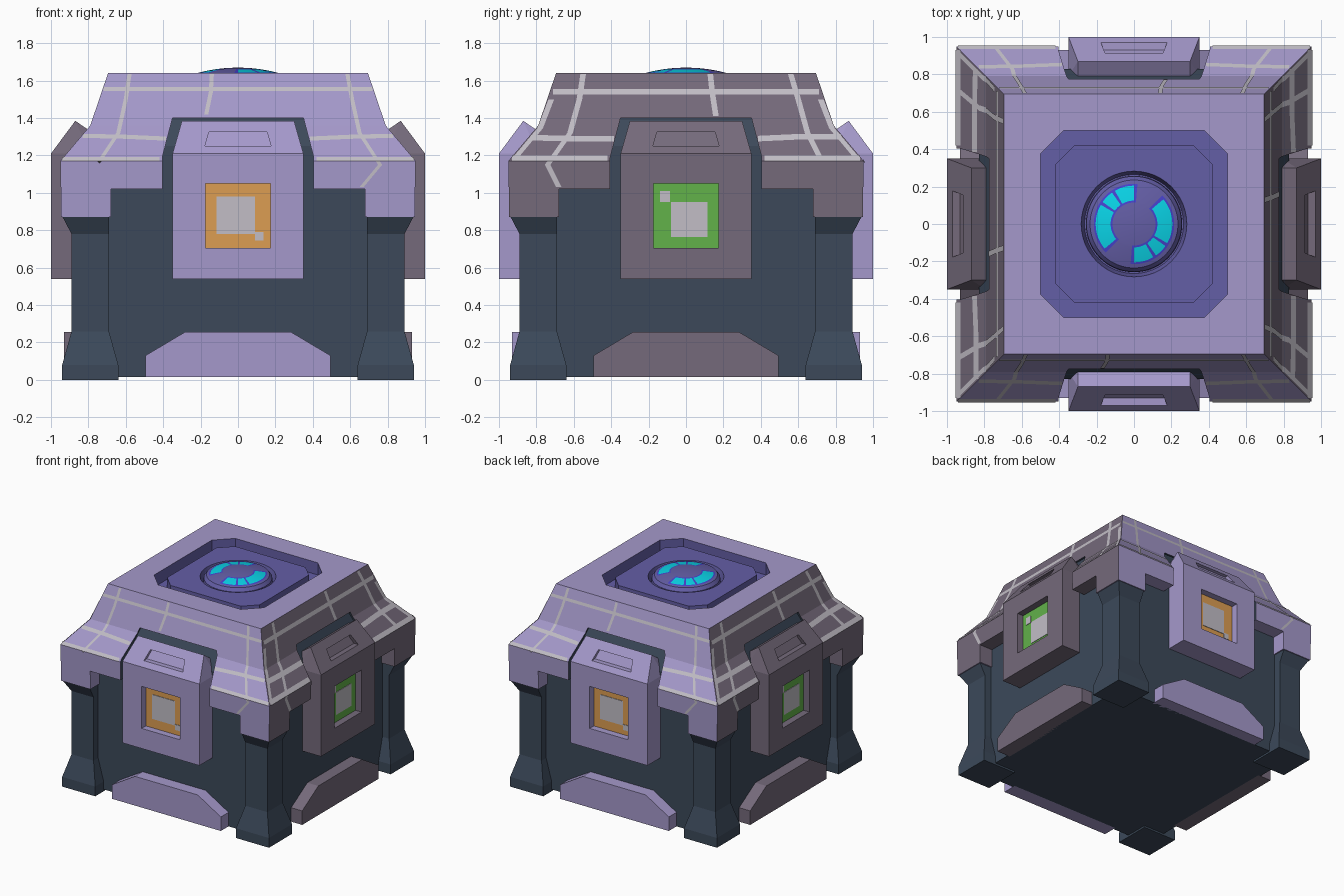
import bpy, bmesh, math
from mathutils import Matrix, Vector

if "Cube" in bpy.data.objects:
    bpy.data.objects.remove(bpy.data.objects["Cube"])


def material(name, r, g, b):
    m = bpy.data.materials.new(name)
    lin = lambda c: ((c / 255 + 0.055) / 1.055) ** 2.4 if c > 10 else c / 255 / 12.92
    m.diffuse_color = (lin(r), lin(g), lin(b), 1)
    m.use_nodes = True
    m.node_tree.nodes["Principled BSDF"].inputs["Base Color"].default_value = m.diffuse_color
    return m


PURPLE = material("light purple", 165, 153, 203)
MAUVE = material("grey mauve", 117, 106, 123)
SLATE = material("dark slate", 60, 73, 90)
ORANGE = material("orange", 220, 158, 82)
GREEN = material("green", 98, 178, 74)
GREY = material("pale grey", 194, 190, 198)
INDIGO = material("indigo", 100, 94, 166)
CYAN = material("cyan", 10, 220, 240)
BLUE = material("bright blue", 72, 66, 205)


def finish(name, bm, *mats):
    me = bpy.data.meshes.new(name)
    bm.to_mesh(me)
    bm.free()
    for m in mats:
        me.materials.append(m)
    ob = bpy.data.objects.new(name, me)
    bpy.context.collection.objects.link(ob)
    return ob


def hull(name, pts, *mats):
    bm = bmesh.new()
    for p in pts:
        bm.verts.new(p)
    bmesh.ops.convex_hull(bm, input=bm.verts)
    bmesh.ops.dissolve_limit(bm, angle_limit=0.01, verts=bm.verts, edges=bm.edges)
    bmesh.ops.recalc_face_normals(bm, faces=bm.faces)
    return finish(name, bm, *mats)


def box(name, x0, x1, y0, y1, z0, z1, *mats):
    return hull(name, [(x, y, z) for x in (x0, x1) for y in (y0, y1) for z in (z0, z1)], *mats)


def loft(name, rings, *mats):
    """Stack of square sections: (low, high, z), the same in x and y."""
    bm = bmesh.new()
    vs = [[bm.verts.new((x, y, z)) for x, y in ((a, a), (b, a), (b, b), (a, b))] for a, b, z in rings]
    for lo, hi in zip(vs, vs[1:]):
        for i in range(4):
            bm.faces.new((lo[i], lo[(i + 1) % 4], hi[(i + 1) % 4], hi[i]))
    bm.faces.new(vs[0][::-1])
    bm.faces.new(vs[-1])
    return finish(name, bm, *mats)


def octagon(name, r, c, z0, z1, *mats):
    k = r - c
    ring = [(r, k), (k, r), (-k, r), (-r, k), (-r, -k), (-k, -r), (k, -r), (r, -k)]
    return hull(name, [(x, y, z) for x, y in ring for z in (z0, z1)], *mats)


def turn(ob, k):
    ob.data.transform(Matrix.Rotation(k * math.pi / 2, 4, 'Z'))
    return ob


def cut(ob, *cutters):
    for c in cutters:
        c.hide_render = True
        m = ob.modifiers.new("cut", 'BOOLEAN')
        m.operation, m.solver, m.object = 'DIFFERENCE', 'EXACT', c
        bpy.context.view_layer.objects.active = ob
        bpy.ops.object.modifier_apply(modifier=m.name)
        bpy.data.objects.remove(c)


SIDES = ("front", "right", "back", "left")

# Body core, tapering inside the lid
loft("body", [(-.83, .83, .015), (-.83, .83, 1.25), (-.75, .75, 1.41)], SLATE)

# Corner legs with flared feet and heads
for k, side in enumerate(SIDES):
    leg = loft(side + "_corner_leg", [(.64, .94, 0), (.64, .94, .08), (.69, .89, .26),
                                      (.69, .89, .78), (.69, .94, .875)], SLATE)
    turn(leg, k)

# Lid shell: stepped lower edge, latch notches, top recess
LID = [(.945, .87), (.95, 1.17), (.79, 1.36), (.695, 1.64)]
lid = loft("lid", [(-r, r, z) for r, z in LID], PURPLE)
cut(lid, box("cutter", -.68, .68, -1.2, 1.2, .7, 1.02), box("cutter", -1.2, 1.2, -.68, .68, .7, 1.02))
for k in range(4):
    notch = hull("cutter", [(s * x, y, z) for s in (-1, 1) for y in (-1.2, -.76)
                            for x, z in ((.405, .9), (.405, 1.19), (.35, 1.4))])
    cut(lid, turn(notch, k))
cut(lid, octagon("cutter", .5, .125, 1.54, 1.8))
lid.data.materials.clear()
for m in (PURPLE, MAUVE, SLATE, INDIGO):
    lid.data.materials.append(m)
for f in lid.data.polygons:
    c, n = f.center, f.normal
    ax, ay = abs(c.x), abs(c.y)
    if max(ax, ay) < .51 and 1.5 < c.z < 1.635:
        f.material_index = 3
    elif n.z < .2 and c.z > 1.03 and min(ax, ay) < .5:
        f.material_index = 2
    elif n.z < .95 and ax > ay:
        f.material_index = 1
    else:
        f.material_index = 0

# Raised platform in the recess, with a round socket
platform = octagon("top_platform", .42, .1, 1.52, 1.62, INDIGO)
bm = bmesh.new()
bmesh.ops.create_cone(bm, cap_ends=True, segments=48, radius1=.265, radius2=.285, depth=.08,
                      matrix=Matrix.Translation((0, 0, 1.59)))
cut(platform, finish("cutter", bm))

# Glass dome with glowing arcs
radii = [.06, .115, .125, .165, .205, .215, .235, .255]
rings = [(r, 1.67 - .03 * (r / .22) ** 2 - (.02 if r > .24 else 0)) for r in radii] + [(.258, 1.54)]
N = 72
bm = bmesh.new()
top = bm.verts.new((0, 0, 1.67))
vs = [[bm.verts.new((r * math.cos(2 * math.pi * i / N), r * math.sin(2 * math.pi * i / N), z))
       for i in range(N)] for r, z in rings]
for i in range(N):
    j = (i + 1) % N
    bm.faces.new((top, vs[0][i], vs[0][j]))
    a = ((i + .5) * 360 / N + 35) % 180 - 35
    for q in range(len(vs) - 1):
        f = bm.faces.new((vs[q][i], vs[q + 1][i], vs[q + 1][j], vs[q][j]))
        r = (rings[q][0] + rings[q + 1][0]) / 2
        if .115 < r < .215 and (a < 43 or 85 < a < 152):
            lit = -30 < a < 40 or 90 < a < 120 or 125 < a < 150
            f.material_index = 1 if lit and .125 < r < .205 else 2
dome = finish("dome", bm, INDIGO, CYAN, BLUE)
bpy.context.view_layer.objects.active = dome
dome.select_set(True)
bpy.ops.object.shade_smooth_by_angle(angle=math.radians(35))
dome.select_set(False)


def lid_radius(z):
    for (r0, z0), (r1, z1) in zip(LID, LID[1:]):
        if z <= z1:
            return r0 + (r1 - r0) * (z - z0) / (z1 - z0)
    return LID[-1][0]


def cracks(name, lines, width, k):
    """Thin grey strips lying on one side of the lid; lines are (u, z) points."""
    bm = bmesh.new()
    for line in lines:
        pts = [Vector(line[0])]
        for b in line[1:]:
            a, b = pts[-1], Vector(b)
            stops = [(z - a.y) / (b.y - a.y) for z in (1.17, 1.36) if (z - a.y) * (z - b.y) < 0]
            pts += [a.lerp(b, t) for t in sorted(stops)] + [b]
        prev = None
        for i, p in enumerate(pts):
            t = (pts[min(i + 1, len(pts) - 1)] - pts[max(i - 1, 0)]).normalized()
            side = Vector((-t.y, t.x)) * width / 2
            if abs(t.x) < .7:      # keep both ends of a steep strip on one height
                side = Vector((-width / 2 * (1 if t.y > 0 else -1), 0))
            pair = []
            for q in (p + side, p - side):
                pair.append(bm.verts.new((q.x, -lid_radius(q.y) - .004, q.y)))
            if prev:
                f = bm.faces.new((prev[0], prev[1], pair[1], pair[0]))
                f.normal_update()
                if f.normal.y > 0:
                    f.normal_flip()
            prev = pair
    turn(finish(name, bm, GREY), k)


FRONT_LINES = [[(-.72, 1.555), (.72, 1.555)],
               [(-.83, 1.305), (-.6, 1.3), (-.385, 1.29)], [(.385, 1.29), (.6, 1.3), (.83, 1.305)],
               [(-.94, 1.182), (-.42, 1.182)], [(.42, 1.182), (.94, 1.182)],
               [(-.58, 1.635), (-.6, 1.5), (-.64, 1.32), (-.74, 1.17)],
               [(-.14, 1.635), (-.145, 1.54), (-.17, 1.42)],
               [(.585, 1.635), (.61, 1.5), (.65, 1.32), (.76, 1.15), (.66, 1.03)]]
SIDE_LINES = [[(-.71, 1.54), (.71, 1.54)],
              [(-.83, 1.295), (-.6, 1.29), (-.385, 1.29)], [(.385, 1.29), (.6, 1.3), (.83, 1.3)],
              [(-.93, 1.185), (-.42, 1.185)], [(.42, 1.185), (.93, 1.185)],
              [(-.55, 1.635), (-.57, 1.5), (-.62, 1.32), (-.74, 1.15), (-.68, 1.03)],
              [(.13, 1.635), (.14, 1.54), (.16, 1.41)],
              [(.56, 1.635), (.6, 1.5), (.65, 1.32), (.72, 1.18)],
              [(-.91, 1.19), (-.78, 1.345), (-.72, 1.5)], [(.91, 1.19), (.78, 1.345), (.72, 1.5)]]

for k, side in enumerate(SIDES):
    main, accent = ((PURPLE, ORANGE), (MAUVE, GREEN))[k % 2]
    cracks(side + "_lid_cracks", SIDE_LINES if k % 2 else FRONT_LINES, .03 if k % 2 else .022, k)

    # Lower skirt plate
    turn(hull(side + "_skirt_plate", [(s * x, y, z) for s in (-1, 1) for y in (-.93, -.81)
              for x, z in ((.495, .015), (.495, .13), (.285, .255))], main), k)

    # Latch block with window recess and grip slot
    latch = hull(side + "_latch", [(s * x, y, z) for s in (-1, 1) for x, y, z in
                 ((.35, -1, .54), (.35, -1, 1.21), (.30, -.87, 1.385), (.35, -.79, .54),
                  (.35, -.79, 1.21), (.30, -.79, 1.33))], main)
    slot = hull("cutter", [(s * x, y, z) for s in (-1, 1) for x, y, z in
                ((.177, -1.0, 1.25), (.177, -.93, 1.25), (.155, -1.0, 1.325), (.155, -.885, 1.325))])
    cut(latch, box("cutter", -.175, .175, -1.2, -.945, .705, 1.05), slot)
    latch.data.materials.clear()
    latch.data.materials.append(main)
    latch.data.materials.append(accent)
    for f in latch.data.polygons:
        f.material_index = int(abs(f.center.y + .945) < .002 and abs(f.normal.y) > .9 and f.center.z < 1.1)
    turn(latch, k)

    # Pale squares in the window
    squares = (((-.115, .09, .78, .98), (.09, .135, .745, .79)),
               ((-.08, .115, .765, .95), (-.14, -.085, .95, 1.01)))[k % 2]
    for label, (x0, x1, z0, z1) in zip(("large", "small"), squares):
        turn(box(f"{side}_window_{label}_square", x0, x1, -.949, -.943, z0, z1, GREY), k)
